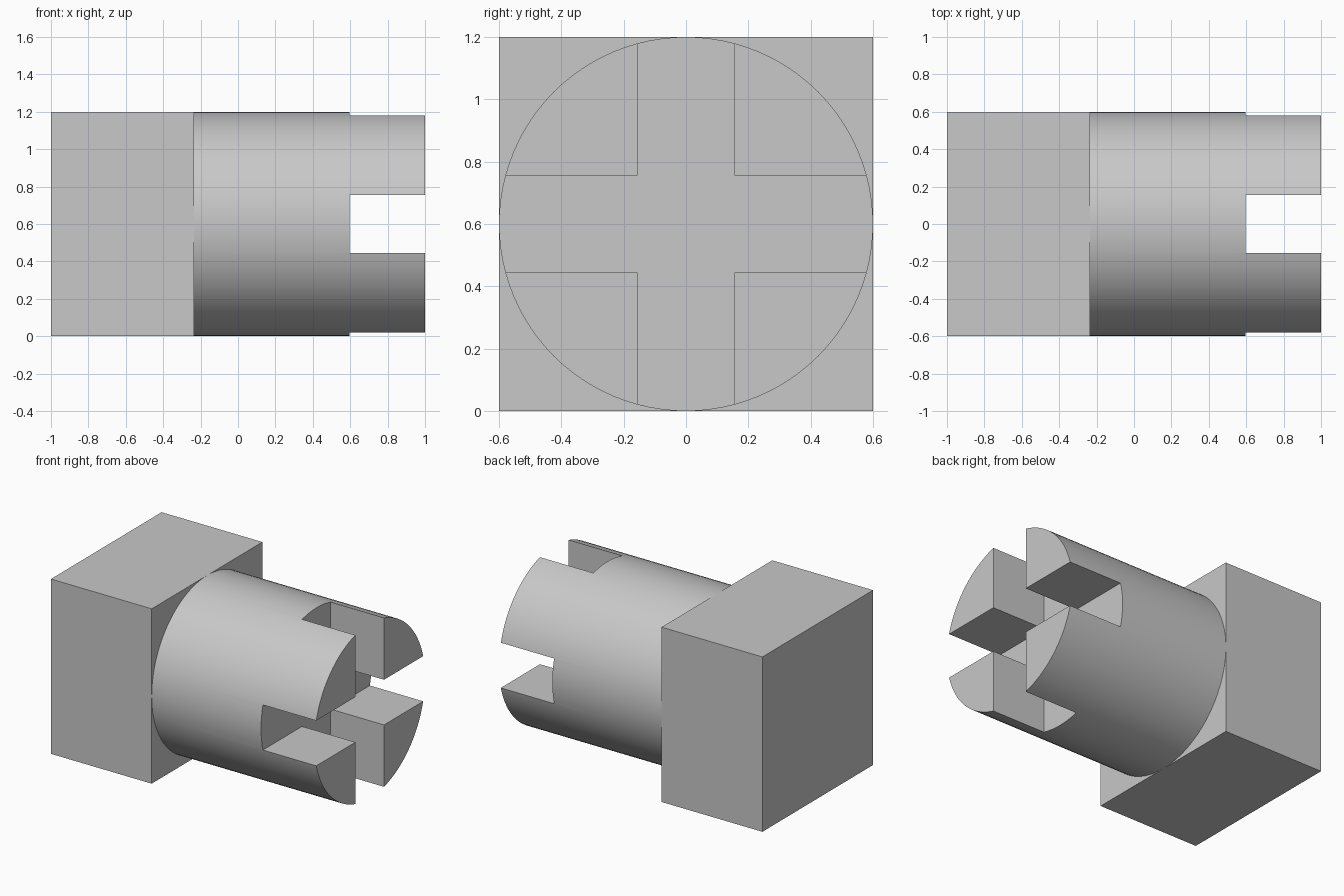
import bpy
from math import pi

cube = bpy.data.objects.get("Cube")
if cube:
    bpy.data.objects.remove(cube, do_unlink=True)

RADIUS = 0.6
BLOCK_END = -0.235
SLOT_START = 0.595
SLOT_WIDTH = 0.31

grey = bpy.data.materials.new("light grey")
grey.use_nodes = True
colour = (0.58, 0.58, 0.58, 1)
grey.diffuse_color = colour
grey.node_tree.nodes["Principled BSDF"].inputs["Base Color"].default_value = colour


def box(name, x0, x1, width, height):
    """Box spanning x0 to x1, centred on the shaft axis."""
    bpy.ops.mesh.primitive_cube_add(size=1, location=((x0 + x1) / 2, 0, RADIUS))
    obj = bpy.context.object
    obj.name = name
    obj.scale = (x1 - x0, width, height)
    bpy.ops.object.transform_apply(location=False, rotation=False, scale=True)
    obj.data.materials.append(grey)
    return obj


# Square head block
box("square_head", -1, BLOCK_END, 2 * RADIUS, 2 * RADIUS)

# Round shaft along x
bpy.ops.mesh.primitive_cylinder_add(
    vertices=96, radius=RADIUS, depth=1 - BLOCK_END,
    location=((1 + BLOCK_END) / 2, 0, RADIUS), rotation=(0, pi / 2, 0))
shaft = bpy.context.object
shaft.name = "slotted_shaft"
shaft.data.materials.append(grey)

# Crossed slots in the shaft end
for name, width, height in (("upright_slot", SLOT_WIDTH, 2),
                            ("level_slot", 2, SLOT_WIDTH)):
    cutter = box(name, SLOT_START, 1.2, width, height)
    cutter.hide_render = True
    cut = shaft.modifiers.new(name, "BOOLEAN")
    cut.operation = "DIFFERENCE"
    cut.solver = "EXACT"
    cut.object = cutter
    bpy.context.view_layer.objects.active = shaft
    bpy.ops.object.modifier_apply(modifier=cut.name)
    bpy.data.objects.remove(cutter, do_unlink=True)

# Smooth wall with crisp edges
bpy.ops.object.select_all(action="DESELECT")
shaft.select_set(True)
bpy.context.view_layer.objects.active = shaft
bpy.ops.object.shade_smooth_by_angle(angle=pi / 6)
